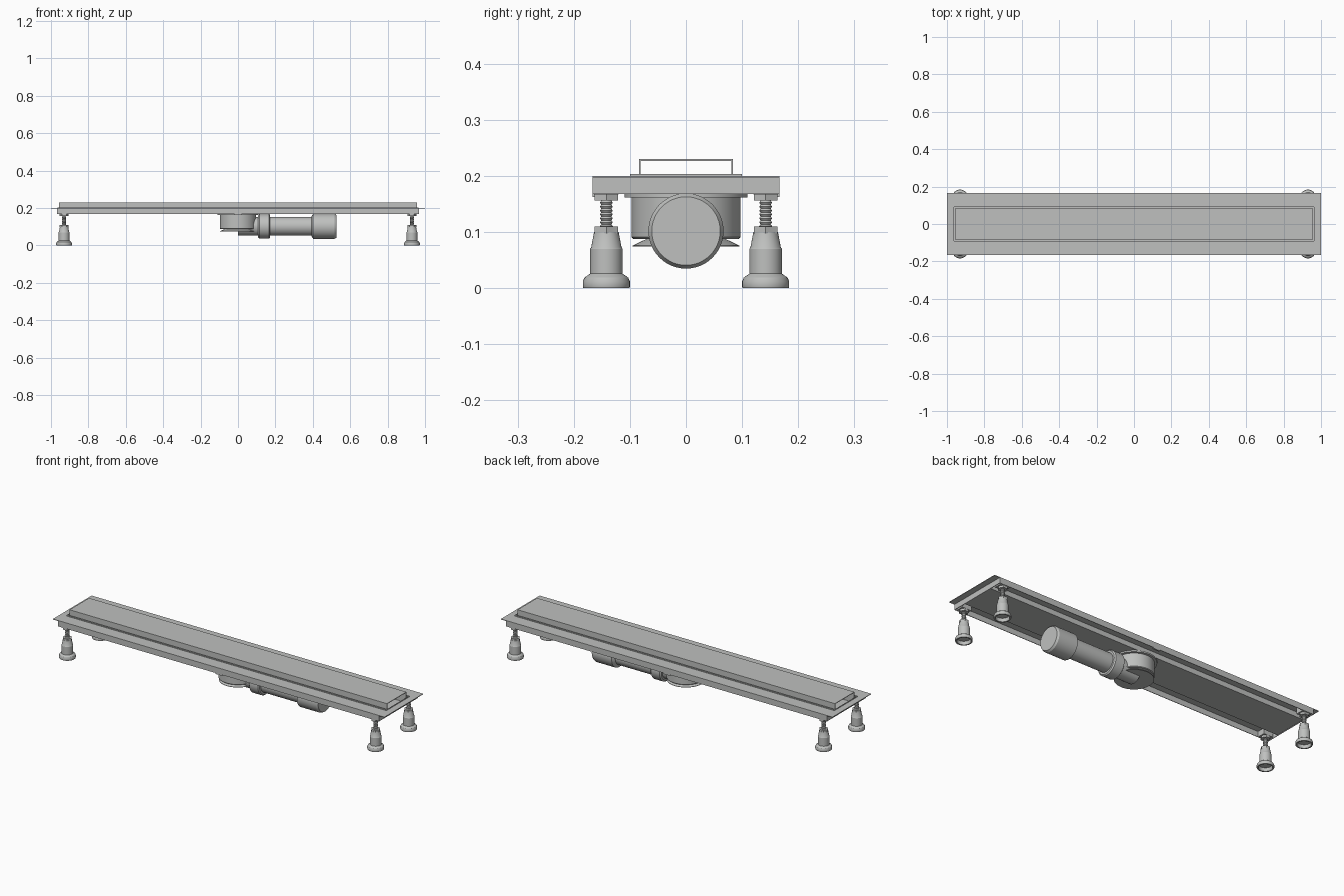
import bpy, bmesh, math
from mathutils import Matrix

cube = bpy.data.objects.get("Cube")
if cube:
    bpy.data.objects.remove(cube)

steel = bpy.data.materials.new("brushed_grey")
steel.use_nodes = True
grey = (0.52, 0.53, 0.52, 1)
steel.diffuse_color = grey
steel.node_tree.nodes["Principled BSDF"].inputs["Base Color"].default_value = grey


def finish(name, bm, smooth=False):
    bmesh.ops.recalc_face_normals(bm, faces=bm.faces)
    mesh = bpy.data.meshes.new(name)
    bm.to_mesh(mesh)
    bm.free()
    mesh.materials.append(steel)
    obj = bpy.data.objects.new(name, mesh)
    bpy.context.collection.objects.link(obj)
    if smooth:
        bpy.ops.object.select_all(action='DESELECT')
        obj.select_set(True)
        bpy.context.view_layer.objects.active = obj
        bpy.ops.object.shade_smooth_by_angle(angle=math.radians(30))
    return obj


def box(name, x, y, z0, z1, cx=0, cy=0):
    """Box given by half sizes in x and y and its height range."""
    bm = bmesh.new()
    size = Matrix.Diagonal((2 * x, 2 * y, z1 - z0, 1))
    bmesh.ops.create_cube(bm, size=1, matrix=Matrix.Translation((cx, cy, (z0 + z1) / 2)) @ size)
    return finish(name, bm)


def frame(name, outer, inner, z0, z1):
    """Rectangular ring between two half sizes."""
    bm = bmesh.new()
    loops = []
    for (x, y), z in ((outer, z0), (outer, z1), (inner, z1), (inner, z0)):
        loops.append([bm.verts.new((sx * x, sy * y, z))
                      for sx, sy in ((-1, -1), (1, -1), (1, 1), (-1, 1))])
    for k in range(4):
        a, b = loops[k], loops[(k + 1) % 4]
        for i in range(4):
            j = (i + 1) % 4
            bm.faces.new((a[i], a[j], b[j], b[i]))
    return finish(name, bm)


def lathe(name, profile, place, sides=48, along_x=False):
    """Turn a (radius, height) profile; it may lie along x."""
    bm = bmesh.new()
    rings = []
    for r, h in profile:
        rings.append([bm.verts.new((r * math.cos(i * math.tau / sides),
                                    r * math.sin(i * math.tau / sides), h))
                      for i in range(sides)])
    for a, b in zip(rings, rings[1:]):
        for i in range(sides):
            j = (i + 1) % sides
            bm.faces.new((a[i], a[j], b[j], b[i]))
    bm.faces.new(rings[0])
    bm.faces.new(rings[-1])
    turn = Matrix.Rotation(math.pi / 2, 4, 'Y') if along_x else Matrix()
    bm.transform(Matrix.Translation(place) @ turn)
    return finish(name, bm, sides > 6)


# Channel body: flange, folded skirt, raised lip and trough
opening = (0.962, 0.092)
frame("flange", (1, 0.167), opening, 0.197, 0.2)
frame("skirt", (0.968, 0.167), (0.965, 0.164), 0.168, 0.1975)
frame("opening_lip", (0.965, 0.1), opening, 0.199, 0.204)
frame("trough_wall", (0.9645, 0.095), opening, 0.172, 0.198)
box("trough_floor", 0.964, 0.095, 0.17, 0.173)

# Cover plate with folded sides and open ends
box("cover_top", 0.957, 0.084, 0.227, 0.23)
for side, y in (("front", -0.0825), ("back", 0.0825)):
    box("cover_side_" + side, 0.957, 0.0015, 0.173, 0.2275, cy=y)
    box("skirt_tab_" + side, 0.02, 0.004, 0.163, 0.17, cy=math.copysign(0.163, y))

# Drain body under the trough
lathe("drain_flange", [(0.11, 0.162), (0.11, 0.17)], (0, 0, 0), 64)
lathe("drain_body", [(0.094, 0.088), (0.097, 0.091), (0.097, 0.163)], (0, 0, 0), 64)
lathe("drain_base", [(0.095, 0.074), (0.095, 0.076), (0.066, 0.09)], (0, 0, 0), 64)

# Outlet pipe with collar and closed socket
axis = (0, 0, 0.102)
lathe("outlet_pipe", [(0.05, 0), (0.05, 0.41)], axis, along_x=True)
lathe("pipe_collar", [(0.058, 0.108), (0.066, 0.114), (0.066, 0.166), (0.06, 0.172)],
      axis, along_x=True)
lathe("pipe_socket", [(0.052, 0.392), (0.067, 0.402), (0.067, 0.516), (0.061, 0.526)],
      axis, along_x=True)

# Threaded adjustable feet
foot = [(0.024, 0.018), (0.032, 0.018), (0.034, 0), (0.041, 0), (0.042, 0.003),
        (0.042, 0.012), (0.039, 0.019), (0.029, 0.026), (0.029, 0.07),
        (0.027, 0.073), (0.022, 0.1)]
thread = [(0.0115 if i % 2 else 0.009, 0.1 + i * 0.0035) for i in range(18)]
for end, x in (("left", 0.93), ("right", -0.93)):
    for side, y in (("front", -0.142), ("back", 0.142)):
        tag = "_" + side + "_" + end
        place = (x, y, 0)
        lathe("foot" + tag, foot, place, 32)
        lathe("threaded_rod" + tag, thread, place, 20)
        lathe("lower_nut" + tag, [(0.024, 0.098), (0.024, 0.11)], place, 6)
        lathe("upper_nut" + tag, [(0.024, 0.156), (0.024, 0.168)], place, 6)
        box("foot_bracket" + tag, 0.028, 0.022, 0.167, 0.198, x, y)
